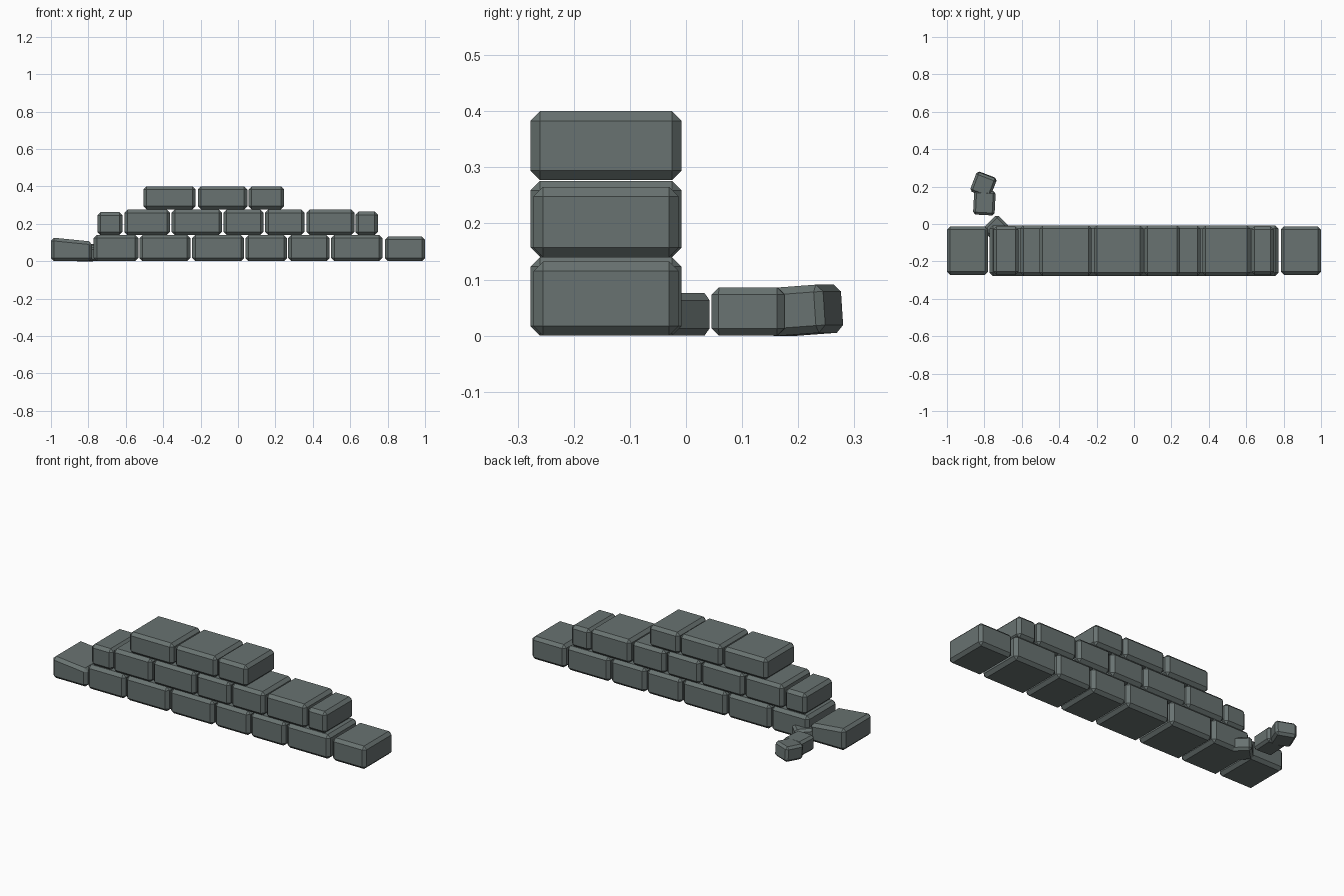
import bpy, bmesh
from math import radians
from mathutils import Matrix

cube = bpy.data.objects.get("Cube")
if cube:
    bpy.data.objects.remove(cube, do_unlink=True)

stone = bpy.data.materials.new("grey_green_stone")
stone.use_nodes = True
COLOUR = (0.14, 0.17, 0.165, 1)
stone.diffuse_color = COLOUR
stone.node_tree.nodes["Principled BSDF"].inputs["Base Color"].default_value = COLOUR


def block(name, size, centre, bevel=0.017, turn=0, tilt=0, slope=0):
    """Chamfered stone; slope lowers the top along +x."""
    bm = bmesh.new()
    bmesh.ops.create_cube(bm, size=1)
    bmesh.ops.scale(bm, vec=size, verts=bm.verts)
    for v in bm.verts:
        if v.co.z > 0 and v.co.x > 0:
            v.co.z -= slope
    bmesh.ops.bevel(bm, geom=bm.edges[:], offset=bevel, segments=1,
                    affect='EDGES', profile=0.5)
    bm.transform(Matrix.Rotation(radians(turn), 4, 'Z') @ Matrix.Rotation(radians(tilt), 4, 'X'))
    mesh = bpy.data.meshes.new(name)
    bm.to_mesh(mesh)
    bm.free()
    mesh.materials.append(stone)
    obj = bpy.data.objects.new(name, mesh)
    obj.location = centre
    bpy.context.collection.objects.link(obj)
    return obj


# Wall courses: bottom height, then (left, right, top) of each stone
courses = {
    "bottom": (0.0, [(-1, -.78, .127), (-.772, -.533, .14), (-.527, -.255, .14),
                     (-.245, .032, .14), (.04, .262, .14), (.268, .49, .14),
                     (.498, .772, .14), (.785, 1, .132)]),
    "middle": (.14, [(-.752, -.617, .262), (-.608, -.363, .276), (-.355, -.085, .276),
                     (-.078, .136, .276), (.145, .356, .276), (.366, .622, .276),
                     (.627, .748, .265)]),
    "top": (.277, [(-.506, -.226, .4), (-.215, .05, .4), (.056, .247, .4)]),
}
FRONT, BACK = -.277, -.008
for course, (low, stones) in courses.items():
    for i, (left, right, high) in enumerate(stones):
        end = course == "bottom" and i == 0
        inset = .005 if i in (0, len(stones) - 1) and course != "top" else 0
        block(f"{course}_stone_{i + 1}",
              (right - left, BACK - FRONT - 2 * inset, high - low),
              ((left + right) / 2, (FRONT + BACK) / 2, (low + high) / 2),
              slope=.022 if end else 0)

# Fallen rubble behind the wall
block("rubble_upright", (.115, .13, .086), (-.8, .113, .043), .013, turn=-3)
block("rubble_turned", (.115, .112, .086), (-.805, .21, .045), .013, turn=-21, tilt=4)
block("rubble_wedged", (.115, .115, .076), (-.732, -.03, .038), .013, turn=45)
